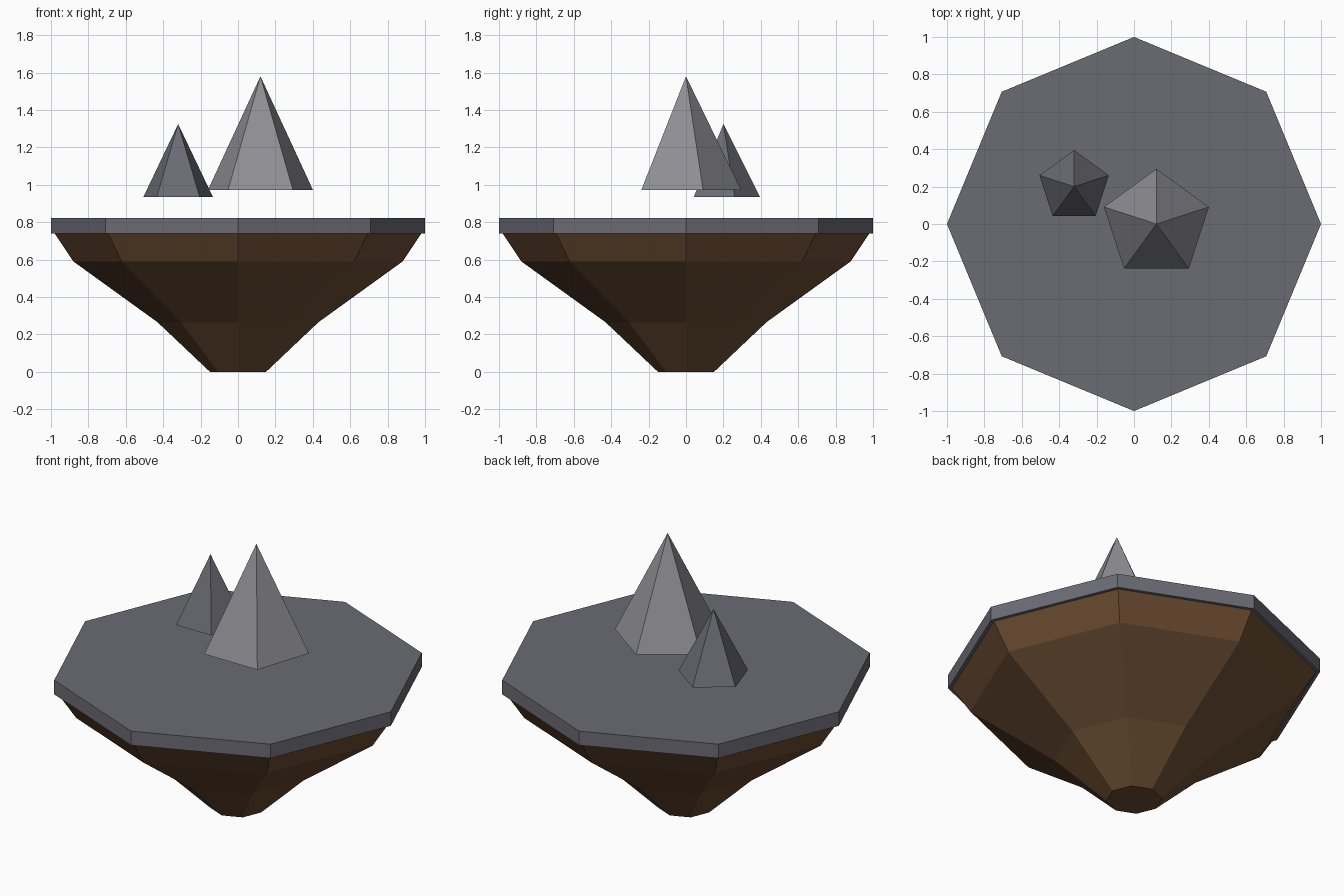
import bpy, bmesh, math

if "Cube" in bpy.data.objects:
    bpy.data.objects.remove(bpy.data.objects["Cube"])


def material(name, rgb):
    # sRGB 0-255 to linear
    lin = [((c / 255 + 0.055) / 1.055) ** 2.4 for c in rgb]
    m = bpy.data.materials.new(name)
    m.diffuse_color = (*lin, 1)
    m.use_nodes = True
    m.node_tree.nodes["Principled BSDF"].inputs["Base Color"].default_value = m.diffuse_color
    return m


def lathe(name, profile, sides, mat, start=0.0, centre=(0, 0)):
    """Flat-faced solid from (radius, z) rings; radius 0 makes a tip."""
    bm = bmesh.new()
    rings = []
    for r, z in profile:
        count = sides if r > 0 else 1
        rings.append([bm.verts.new((centre[0] + r * math.cos(start + math.tau * i / sides),
                                    centre[1] + r * math.sin(start + math.tau * i / sides), z))
                      for i in range(count)])
    for a, b in zip(rings, rings[1:]):
        for i in range(sides):
            j = (i + 1) % sides
            bm.faces.new([a[i], a[j], b[0]] if len(b) == 1 else [a[i], a[j], b[j], b[i]])
    for ring in (rings[0], rings[-1]):
        if len(ring) > 1:
            bm.faces.new(ring)
    bmesh.ops.recalc_face_normals(bm, faces=bm.faces)
    me = bpy.data.meshes.new(name)
    bm.to_mesh(me)
    bm.free()
    me.materials.append(mat)
    ob = bpy.data.objects.new(name, me)
    bpy.context.collection.objects.link(ob)
    return ob


earth = material("brown earth", (107, 76, 50))
slate = material("slate grey", (107, 107, 116))
pale = material("pale stone", (143, 142, 147))

# tapering underside of the floating island
lathe("island_underside", [(0.15, 0), (0.43, 0.265), (0.88, 0.59), (0.98, 0.74)], 8, earth)
# flat top slab
lathe("top_slab", [(1, 0.74), (1, 0.823)], 8, slate)
# hovering peaks
lathe("large_peak", [(0.295, 0.973), (0, 1.58)], 5, pale, math.pi / 2, (0.12, 0))
lathe("small_peak", [(0.195, 0.936), (0, 1.325)], 5, slate, math.pi / 2, (-0.32, 0.2))
